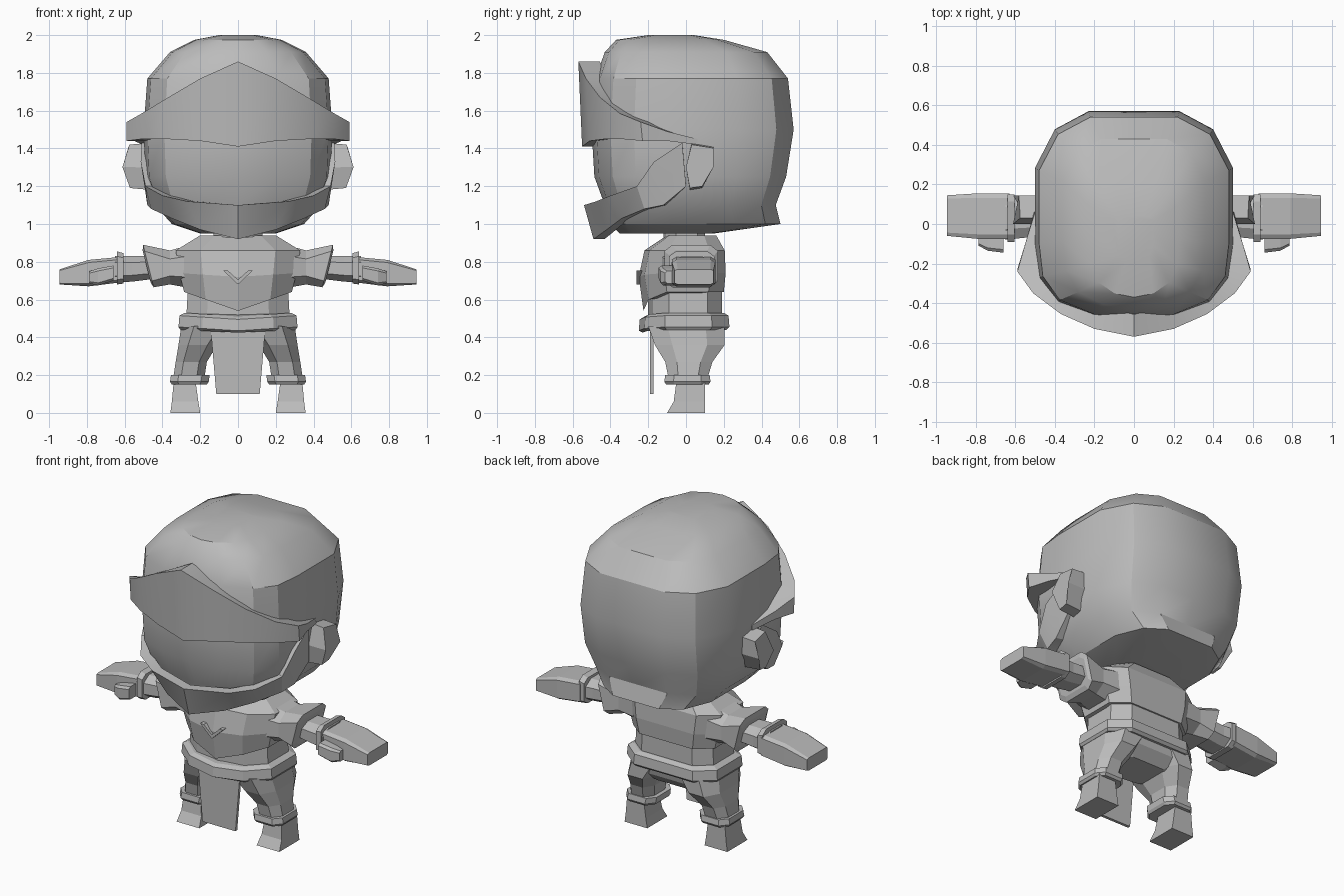
import bpy, bmesh, math
from mathutils import Vector

if "Cube" in bpy.data.objects:
    bpy.data.objects.remove(bpy.data.objects["Cube"])

mat = bpy.data.materials.new("plain grey")
mat.diffuse_color = (0.5, 0.5, 0.5, 1)
mat.use_nodes = True
mat.node_tree.nodes["Principled BSDF"].inputs["Base Color"].default_value = mat.diffuse_color


def loft(name, rings, mirror=False, smooth=None):
    """Skin a list of equal-length rings, cap both ends."""
    bm = bmesh.new()
    rows = [[bm.verts.new(p) for p in r] for r in rings]
    n = len(rows[0])
    for a, b in zip(rows, rows[1:]):
        for i in range(n):
            j = (i + 1) % n
            bm.faces.new((a[i], a[j], b[j], b[i]))
    bm.faces.new(rows[0])
    bm.faces.new(rows[-1])
    bmesh.ops.recalc_face_normals(bm, faces=bm.faces)
    me = bpy.data.meshes.new(name)
    bm.to_mesh(me)
    bm.free()
    ob = bpy.data.objects.new(name, me)
    bpy.context.collection.objects.link(ob)
    me.materials.append(mat)
    if mirror:
        m = ob.modifiers.new("mirror", 'MIRROR')
        m.use_mirror_merge = False
    if smooth:
        bpy.ops.object.select_all(action='DESELECT')
        ob.select_set(True)
        bpy.context.view_layer.objects.active = ob
        bpy.ops.object.shade_smooth_by_angle(angle=math.radians(smooth))
    return ob


def plan_ring(half, z, w, f, b, drop=0):
    """Symmetric ring from a half plan (front to back); y<0 scales by f, y>0 by b."""
    full = half + [(-x, y) for x, y in reversed(half[1:-1])]
    return [(x * w, y * (f if y < 0 else b),
             z - (drop * (1 - abs(x)) if y < -0.3 else 0)) for x, y in full]


def slab(axis, t, a0, a1, b0, b1, c=0.25):
    """Chamfered rectangle across x ('x': a=y, b=z) or across z ('z': a=x, b=y)."""
    da, db = (a1 - a0) * c, (b1 - b0) * c
    pts = [(a0 + da, b0), (a1 - da, b0), (a1, b0 + db), (a1, b1 - db),
           (a1 - da, b1), (a0 + da, b1), (a0, b1 - db), (a0, b0 + db)]
    if c == 0:
        pts = [(a0, b0), (a1, b0), (a1, b1), (a0, b1)]
    return [(t, a, b) if axis == 'x' else (a, b, t) for a, b in pts]


def band(name, stations, inset, smooth=25):
    """Curved plate round the head: stations hold outer bottom and outer top points."""
    rings = []
    full = [[(-x, y, z) for x, y, z in s] for s in reversed(stations[1:])] + stations
    for bot, top in full:
        inner = [(x * inset, y * inset, z) for x, y, z in (top, bot)]
        rings.append([bot, top] + inner)
    return loft(name, rings, smooth=smooth)


# head: face in front, domed shell behind
HEAD = [(0, -1), (.42, -.95), (.78, -.8), (.96, -.55), (1, -.2),
        (1, .5), (.8, .84), (.46, 1), (0, 1)]
head_rows = [(.95, .2, .35, .15), (1.0, .35, .40, .50), (1.1, .44, .43, .475),
             (1.25, .49, .485, .53), (1.5, .5, .5, .57), (1.77, .48, .48, .54),
             (1.91, .36, .43, .43), (1.975, .23, .37, .2), (2.0, .1, .2, .04)]
loft("head_shell", [plan_ring(HEAD, *r) for r in head_rows], smooth=28)

# peaked brim over the face
band("brim", [
    [(0, -.55, 1.41), (0, -.57, 1.86)],
    [(.2, -.51, 1.44), (.2, -.53, 1.77)],
    [(.38, -.43, 1.45), (.37, -.455, 1.67)],
    [(.51, -.34, 1.45), (.51, -.35, 1.585)],
    [(.59, -.23, 1.44), (.59, -.24, 1.54)],
    [(.55, -.1, 1.44), (.55, -.1, 1.49)],
    [(.505, .06, 1.42), (.50, .06, 1.45)]], .8, 30)

# chin guard with cheek plates
band("chin_guard", [
    [(0, -.49, .92), (0, -.54, 1.10)],
    [(.2, -.42, .97), (.27, -.475, 1.12)],
    [(.35, -.34, 1.03), (.40, -.40, 1.15)],
    [(.46, -.22, 1.08), (.49, -.26, 1.2)],
    [(.48, -.12, 1.1), (.515, -.17, 1.33)],
    [(.495, 0, 1.2), (.51, -.02, 1.43)]], .88)

# ear pieces
EAR = [(.02, 1.18), (.085, 1.19), (.145, 1.3), (.145, 1.41), (.03, 1.43), (0, 1.3)]
loft("ear", [[(.46, y, z) for y, z in EAR],
             [(.575 + .04 * (1 - abs(z - 1.31) / .12), y, 1.31 + (z - 1.31) * .92)
              for y, z in EAR]], mirror=True)

# torso
BODY = [(0, -1), (.6, -.88), (1, -.45), (1, .6), (.65, 1), (0, 1)]


def body(name, rows):
    return loft(name, [plan_ring(BODY, *r) for r in rows])


body("neck", [(.90, .13, .12, .1), (.98, .13, .12, .1)])
body("chest", [(.64, .285, .225, .2, .1), (.74, .31, .25, .21, .02),
               (.86, .33, .22, .205), (.94, .2, .1, .16)])
body("waist", [(.48, .275, .2, .19), (.66, .265, .2, .19)])
body("belt", [(.44, .305, .23, .215, .015), (.455, .315, .25, .23, .02),
              (.515, .31, .245, .225, .02), (.53, .28, .22, .2, .02)])
body("hips", [(.34, .17, .1, .13), (.4, .28, .17, .19), (.46, .295, .21, .205)])

# chevron trim on the chest
CHEVRON = [(0, .68), (.08, .755), (.055, .755), (0, .705), (-.055, .755), (-.08, .755)]
loft("chest_trim", [[(x, -.262, z) for x, z in CHEVRON],
                    [(x, -.2, z) for x, z in CHEVRON]])

# hanging front flap
loft("front_flap", [slab('z', .10, -.115, .115, -.19, -.172, 0),
                    slab('z', .45, -.145, .145, -.19, -.172, 0)])

# legs
loft("thigh", [slab('z', .46, .03, .30, -.2, .205), slab('z', .36, .11, .315, -.165, .205),
               slab('z', .27, .165, .33, -.11, .14), slab('z', .17, .18, .345, -.09, .11)],
     mirror=True)
loft("knee_cuff", [slab('z', .15, .165, .35, -.105, .12, .2), slab('z', .165, .155, .36, -.115, .13, .2),
                   slab('z', .2, .15, .355, -.11, .125, .2)], mirror=True)
loft("foot", [slab('z', 0, .2, .358, -.1, .1, 0), slab('z', .06, .21, .35, -.065, .1, 0),
              slab('z', .17, .225, .34, -.05, .1, 0)], mirror=True)

# arms, held out to the sides
def lean(ring, k, z0):
    """Tilt an arm ring outward towards its top."""
    return [(x + (z - z0) * k, y, z) for x, y, z in ring]


loft("sleeve", [lean(slab('x', .25, -.14, .17, .66, .89), 0, .75),
                slab('x', .36, -.11, .16, .68, .86),
                lean(slab('x', .475, -.115, .17, .665, .89, .15), .25, .78),
                lean(slab('x', .485, -.09, .15, .69, .86, .15), .25, .78)], mirror=True)
loft("forearm", [slab('x', .44, -.06, .13, .71, .83), slab('x', .56, -.07, .13, .695, .83),
                 slab('x', .65, -.08, .14, .69, .83)], mirror=True)
loft("wrist_band", [slab('x', .605, -.09, .15, .685, .845, .15),
                    slab('x', .64, -.09, .15, .68, .855, .15)], mirror=True)
loft("hand", [slab('x', .63, -.075, .155, .69, .825, .1), slab('x', .79, -.075, .155, .67, .81, .1),
              slab('x', .945, -.06, .145, .68, .76, .08)], mirror=True)
loft("thumb", [slab('x', .66, -.145, -.04, .70, .78, .15), slab('x', .74, -.135, -.04, .675, .765, .15),
               slab('x', .785, -.11, -.04, .685, .75, .15)], mirror=True)
